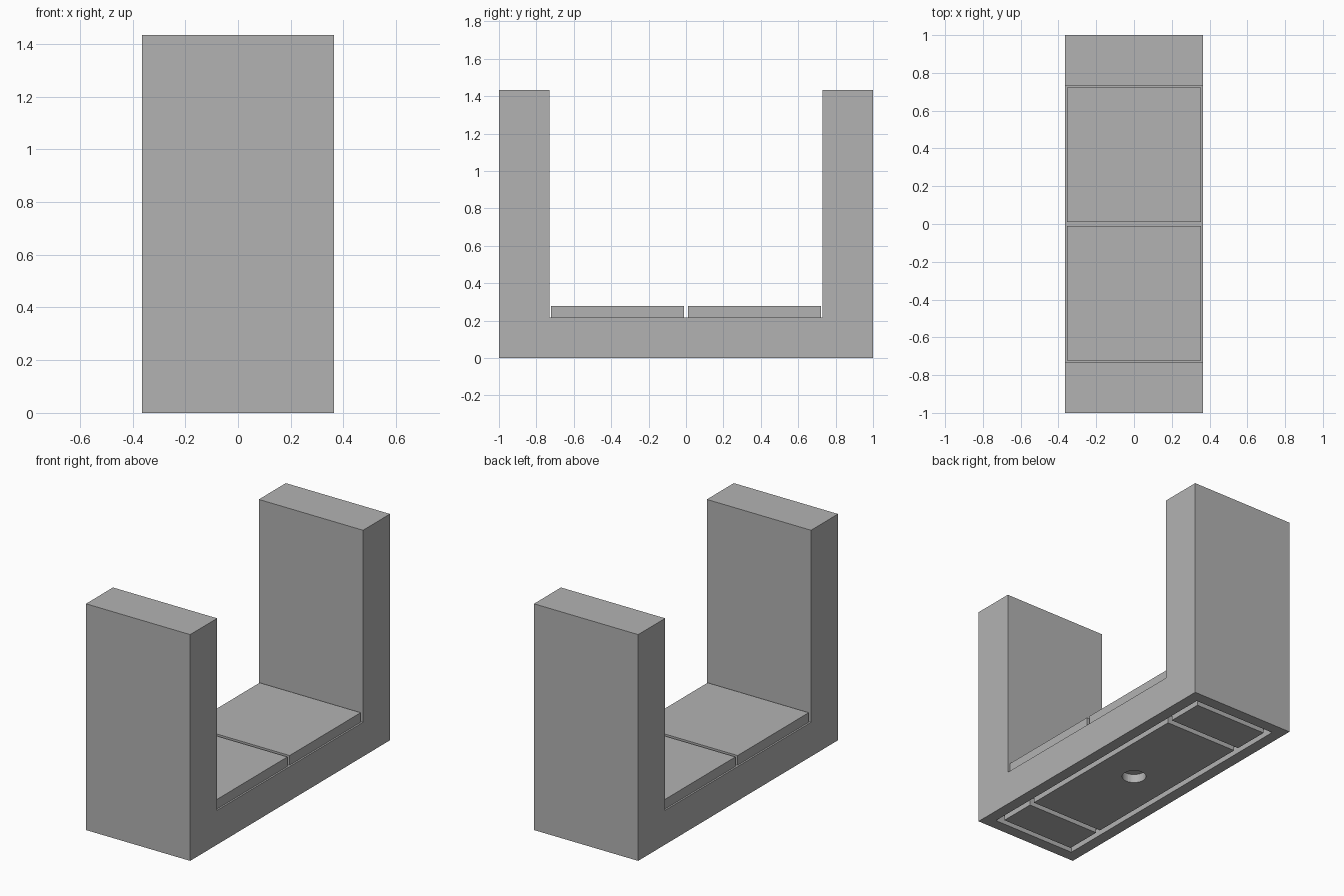
import bpy
import bmesh

cube = bpy.data.objects.get("Cube")
if cube:
    bpy.data.objects.remove(cube, do_unlink=True)

grey = bpy.data.materials.new("mid grey")
grey.use_nodes = True
colour = (0.45, 0.45, 0.45, 1)
grey.diffuse_color = colour
grey.node_tree.nodes["Principled BSDF"].inputs["Base Color"].default_value = colour

HALF_W, HALF_L, HEIGHT = 0.365, 1.0, 1.433
FLOOR, INNER = 0.217, 0.73      # seat height and inner face of the uprights
RIM, GROOVE, DEPTH = 0.073, 0.036, 0.055
DIVIDE = 0.637                  # centre of the cross grooves underneath


def add_mesh(name, bm):
    bmesh.ops.recalc_face_normals(bm, faces=bm.faces)
    mesh = bpy.data.meshes.new(name)
    bm.to_mesh(mesh)
    bm.free()
    mesh.materials.append(grey)
    obj = bpy.data.objects.new(name, mesh)
    bpy.context.collection.objects.link(obj)
    return obj


def box(name, half_x, y0, y1, z0, z1):
    bm = bmesh.new()
    bmesh.ops.create_cube(bm, size=1)
    for v in bm.verts:
        v.co.x *= 2 * half_x
        v.co.y = y1 if v.co.y > 0 else y0
        v.co.z = z1 if v.co.z > 0 else z0
    return add_mesh(name, bm)


def cut(obj, cutter):
    mod = obj.modifiers.new("cut", 'BOOLEAN')
    mod.operation = 'DIFFERENCE'
    mod.solver = 'EXACT'
    mod.object = cutter
    bpy.context.view_layer.objects.active = obj
    bpy.ops.object.modifier_apply(modifier=mod.name)
    bpy.data.objects.remove(cutter, do_unlink=True)


# U-shaped body: half profile mirrored, then extruded across the width
half = [(HALF_L, 0), (HALF_L, HEIGHT), (INNER, HEIGHT), (INNER, FLOOR)]
profile = half + [(-y, z) for y, z in reversed(half)]
bm = bmesh.new()
face = bm.faces.new([bm.verts.new((-HALF_W, y, z)) for y, z in profile])
side = bmesh.ops.extrude_face_region(bm, geom=[face])
moved = [g for g in side["geom"] if isinstance(g, bmesh.types.BMVert)]
bmesh.ops.translate(bm, verts=moved, vec=(2 * HALF_W, 0, 0))
body = add_mesh("body", bm)

# Pocket under the body
cut(body, box("pocket_cutter", HALF_W - RIM, RIM - HALF_L, HALF_L - RIM, -0.1, DEPTH))

# Panels in the pocket, leaving grooves around them
panel_x = HALF_W - RIM - GROOVE
inner_y, outer_y = DIVIDE - GROOVE / 2, DIVIDE + GROOVE / 2
end_y = HALF_L - RIM - GROOVE
center = box("center_base_panel", panel_x, -inner_y, inner_y, 0, DEPTH)
box("back_base_panel", panel_x, outer_y, end_y, 0, DEPTH)
box("front_base_panel", panel_x, -end_y, -outer_y, 0, DEPTH)

# Round hole in the middle panel
bm = bmesh.new()
bmesh.ops.create_cone(bm, cap_ends=True, segments=32, radius1=0.071,
                      radius2=0.071, depth=0.4)
cut(center, add_mesh("hole_cutter", bm))

# Two thin seat pads with a small gap between them
for name, y0, y1 in (("front_pad", -0.722, -0.011), ("back_pad", 0.011, 0.722)):
    box(name, 0.354, y0, y1, FLOOR, 0.278)
